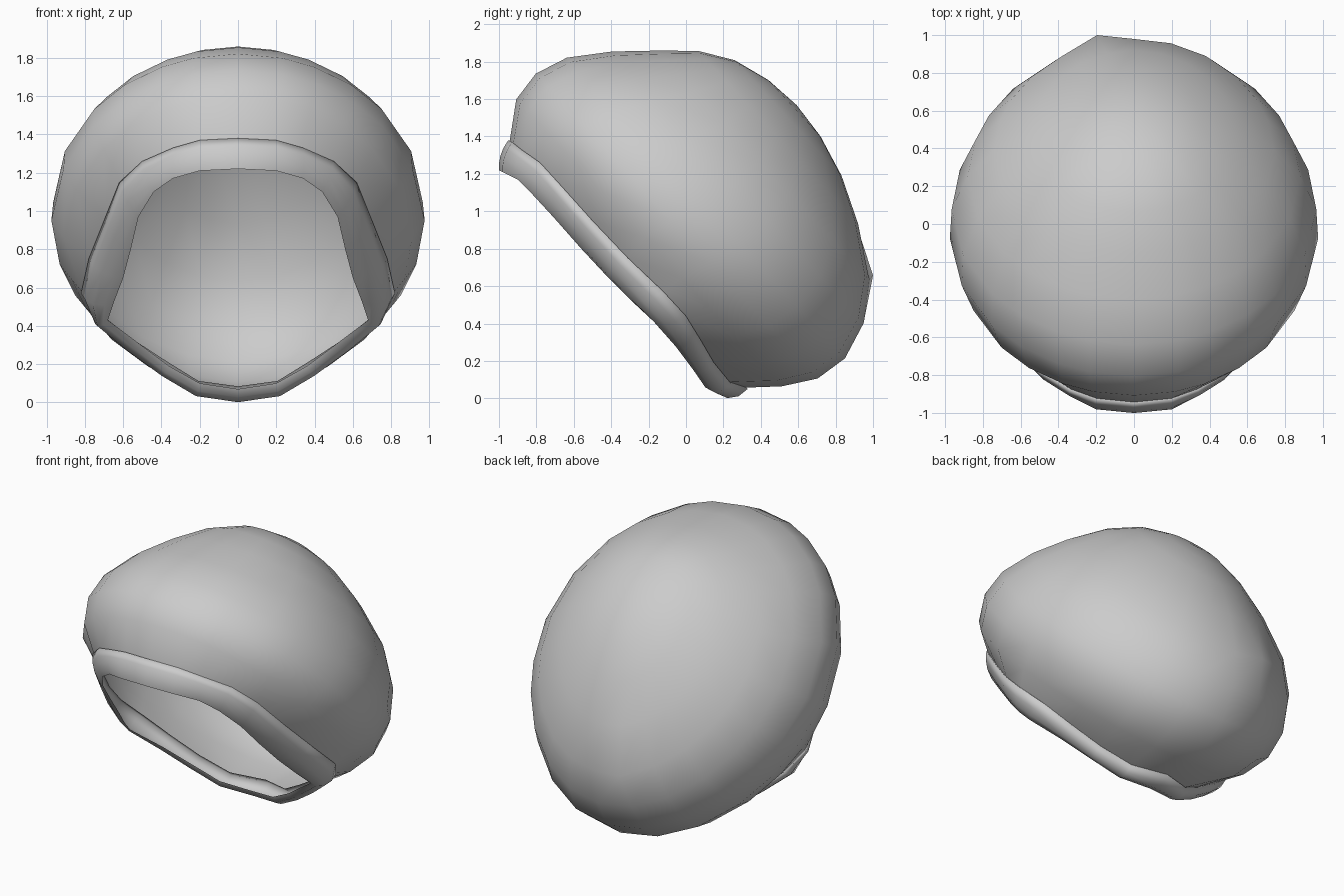
import bpy
from math import atan2, sin, cos
from mathutils import Vector

if "Cube" in bpy.data.objects:
    bpy.data.objects.remove(bpy.data.objects["Cube"])

# Tilted frame of the opening: origin, up-forward axis, axis into the bowl
O = Vector((0, -0.385, 0.665))
X = Vector((1, 0, 0))
U = Vector((0, -0.68, 0.735)).normalized()
N = Vector((0, 0.735, 0.68)).normalized()

# Half loops of the rim, from the top centre down to the bottom centre
back = [(0, -.95, 1.38), (.2, -.93, 1.37), (.34, -.88, 1.33), (.5, -.78, 1.26),
        (.62, -.68, 1.15), (.7, -.5, .95), (.78, -.31, .75), (.82, -.12, .57),
        (.74, 0, .44), (.58, .08, .31), (.4, .15, .19), (.22, .24, .08), (0, .33, .05)]
front = [(0, -1, 1.22), (.2, -.98, 1.21), (.34, -.9, 1.17), (.44, -.83, 1.1),
         (.52, -.71, .97), (.56, -.56, .8), (.6, -.42, .65), (.65, -.29, .52),
         (.68, -.19, .43), (.52, -.07, .31), (.36, .03, .19), (.2, .09, .1), (0, .14, .07)]


def full(half):
    """Mirror a half loop into a closed loop."""
    pts = [Vector(p) for p in half]
    return pts + [Vector((-p.x, p.y, p.z)) for p in pts[-2:0:-1]]


def loft(name, rings, pole=None):
    """Skin closed rings, optionally closing the last one to a pole."""
    n = len(rings[0])
    verts = [p for r in rings for p in r]
    faces = []
    for i in range(len(rings) - 1):
        for k in range(n):
            j = (k + 1) % n
            faces.append((i * n + k, i * n + j, (i + 1) * n + j, (i + 1) * n + k))
    if pole is not None:
        verts.append(pole)
        base = (len(rings) - 1) * n
        faces += [(base + k, base + (k + 1) % n, len(verts) - 1) for k in range(n)]
    me = bpy.data.meshes.new(name)
    me.from_pydata(verts, [], faces)
    me.polygons.foreach_set("use_smooth", [True] * len(me.polygons))
    # Face away from the middle of the bowl
    c = O + N * .5
    if sum((p.center - c).dot(p.normal) for p in me.polygons) < 0:
        me.flip_normals()
    ob = bpy.data.objects.new(name, me)
    bpy.context.collection.objects.link(ob)
    return ob


B, F = full(back), full(front)
angles = [atan2(p.x / .82, ((p - O).dot(U) + .02) / .91) for p in B]


def outward(a):
    return X * sin(a) + U * cos(a)


def rim_row(t, lift, push):
    """Row across the rim; the roll is fuller at the bottom than at the top."""
    return [b.lerp(f, t) + (outward(a) * lift - N * push) * (1 - .55 * cos(a))
            for b, f, a in zip(B, F, angles)]


# Rolled rim: tucked back edge, crest, bulging face, front edge
loft("rolled_rim", [rim_row(0, -.03, 0), B, rim_row(.25, .02, .02),
                    rim_row(.5, .022, .032), rim_row(.78, .01, .026), F])

# Bowl-shaped shell: depth, upper extent, lower extent, half width
sections = [(.25, 1.04, -1.05, .91), (.42, 1.07, -1.15, .975), (.6, 1.02, -1.17, .965),
            (.8, .88, -1.1, .88), (.98, .72, -.95, .74), (1.14, .57, -.69, .54),
            (1.25, .4, -.44, .35), (1.31, .2, -.21, .18)]
rings = [[b - outward(a) * .01 for b, a in zip(B, angles)]]
for n, hi, lo, w in sections:
    ring = []
    for a in angles:
        c = cos(a)
        taper = 1 + (.035 * n * c if c > 0 else .06 * c)
        ring.append(O + N * n + X * w * sin(a) * taper
                    + U * ((hi + lo) / 2 + (hi - lo) / 2 * c))
    rings.append(ring)
# Slight off-centre bump low on the back
for ring in rings:
    for p in ring:
        if (p - Vector((-.2, .95, .6))).length < .12:
            p.y = 1.0
loft("rounded_shell", rings, O + N * 1.33)
